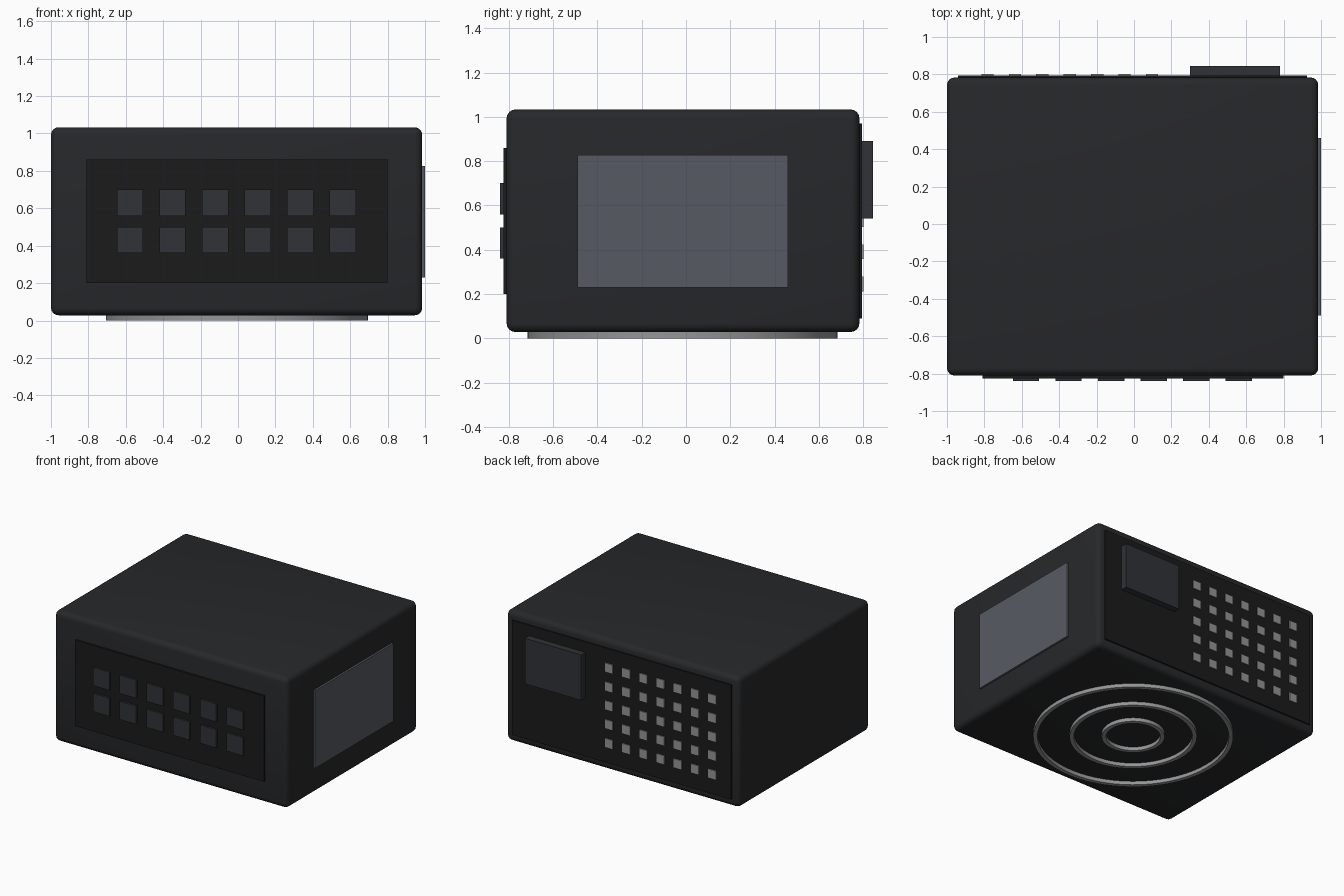
import bpy, bmesh, math

if "Cube" in bpy.data.objects:
    bpy.data.objects.remove(bpy.data.objects["Cube"])


def material(name, r, g, b):
    m = bpy.data.materials.new(name)
    m.diffuse_color = (r, g, b, 1)
    m.use_nodes = True
    m.node_tree.nodes["Principled BSDF"].inputs["Base Color"].default_value = m.diffuse_color
    return m


SHELL = material("shell_black", 0.02, 0.021, 0.023)
PANEL = material("panel_black", 0.011, 0.011, 0.012)
KEY = material("key_grey", 0.03, 0.032, 0.037)
SCREEN = material("screen_grey", 0.095, 0.102, 0.122)
METAL = material("metal_grey", 0.3, 0.3, 0.3)


def finish(name, bm, mat):
    bmesh.ops.recalc_face_normals(bm, faces=bm.faces)
    me = bpy.data.meshes.new(name)
    bm.to_mesh(me)
    bm.free()
    me.materials.append(mat)
    ob = bpy.data.objects.new(name, me)
    bpy.context.collection.objects.link(ob)
    return ob


def smooth(ob):
    bpy.ops.object.select_all(action='DESELECT')
    bpy.context.view_layer.objects.active = ob
    ob.select_set(True)
    bpy.ops.object.shade_smooth_by_angle(angle=math.radians(35))


def box(name, xs, ys, zs, mat, bevel=0, segments=1):
    bm = bmesh.new()
    bmesh.ops.create_cube(bm, size=1)
    for v in bm.verts:
        v.co = [(a + b) / 2 + c * (b - a) for (a, b), c in zip((xs, ys, zs), v.co)]
    if bevel:
        bmesh.ops.bevel(bm, geom=bm.edges[:], offset=bevel, segments=segments,
                        profile=0.5, affect='EDGES')
    return finish(name, bm, mat)


def ring(name, outer, width, z0, z1, centre, mat, sides=64):
    bm = bmesh.new()
    profile = [(outer, z0), (outer, z1), (outer - width, z1), (outer - width, z0)]
    loops = []
    for i in range(sides):
        a = 2 * math.pi * i / sides
        loops.append([bm.verts.new((centre[0] + r * math.cos(a),
                                    centre[1] + r * math.sin(a), z)) for r, z in profile])
    for i in range(sides):
        p, q = loops[i], loops[(i + 1) % sides]
        for j in range(4):
            k = (j + 1) % 4
            bm.faces.new((p[j], q[j], q[k], p[k]))
    smooth(finish(name, bm, mat))


# Main rounded shell
smooth(box("body", (-1.0, 0.985), (-0.81, 0.783), (0.028, 1.033), SHELL, 0.04, 4))

# Front panel with two rows of keys
box("front_panel", (-0.81, 0.798), (-0.825, -0.79), (0.20, 0.86), PANEL)
for row, z in enumerate((0.63, 0.43)):
    for col in range(6):
        x = -0.577 + 0.2275 * col
        box(f"front_key_{row}_{col}", (x - 0.07, x + 0.07), (-0.84, -0.815),
            (z - 0.07, z + 0.07), KEY)

# Side window
box("side_window", (0.96, 1.0), (-0.49, 0.46), (0.23, 0.827), SCREEN)

# Back panel with connector block and a grid of small studs
box("back_panel", (-0.94, 0.925), (0.76, 0.795), (0.09, 0.97), PANEL)
box("back_block", (0.30, 0.78), (0.785, 0.845), (0.54, 0.89), KEY)
for row in range(5):
    for col in range(7):
        x, z = -0.783 + 0.1465 * col, 0.245 + 0.145 * row
        box(f"back_stud_{row}_{col}", (x - 0.033, x + 0.033), (0.785, 0.802),
            (z - 0.033, z + 0.033), METAL)

# Concentric rings under the base
for i, r in enumerate((0.70, 0.445, 0.22)):
    ring(f"base_ring_{i}", r, 0.03, 0.0, 0.04, (-0.005, -0.015), METAL)
